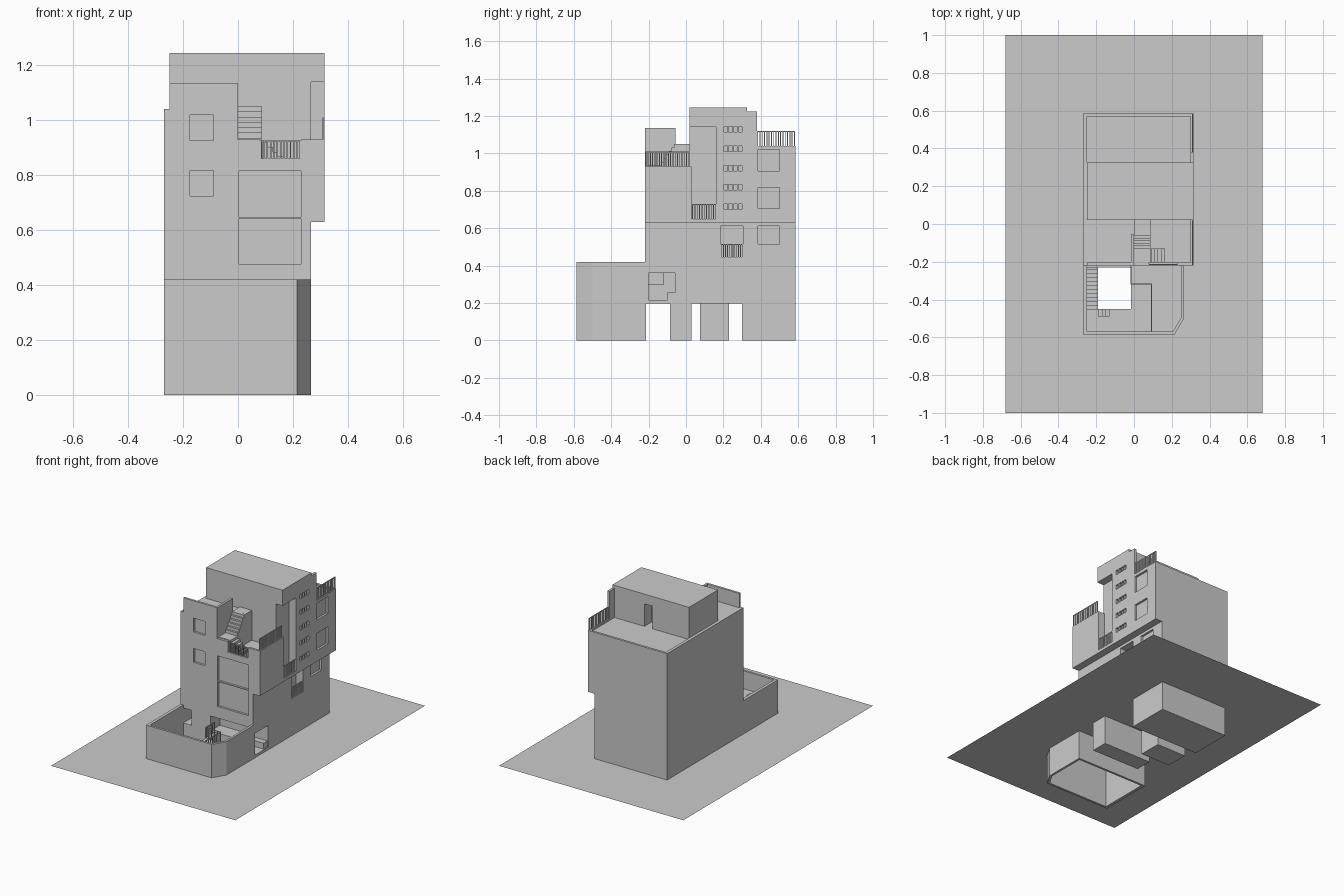
import bpy, bmesh

if "Cube" in bpy.data.objects:
    bpy.data.objects.remove(bpy.data.objects["Cube"])

grey = bpy.data.materials.new("plain grey")
grey.use_nodes = True
grey.diffuse_color = (0.6, 0.6, 0.6, 1)
grey.node_tree.nodes["Principled BSDF"].inputs["Base Color"].default_value = (0.6, 0.6, 0.6, 1)

G, EAST, OVER = 0.197, 0.265, 0.315   # ground level, lower and upper east faces
FRONT, BACK, WEST = -0.22, 0.585, -0.27


def finish(name, bm):
    bmesh.ops.recalc_face_normals(bm, faces=bm.faces)
    mesh = bpy.data.meshes.new(name)
    bm.to_mesh(mesh)
    bm.free()
    mesh.materials.append(grey)
    ob = bpy.data.objects.new(name, mesh)
    bpy.context.collection.objects.link(ob)
    return ob


def boxes(name, items):
    """Each item is (x0, x1, y0, y1, z0, z1)."""
    bm = bmesh.new()
    for x0, x1, y0, y1, z0, z1 in items:
        verts = bmesh.ops.create_cube(bm, size=1)["verts"]
        for v in verts:
            v.co = (x1 if v.co.x > 0 else x0, y1 if v.co.y > 0 else y0, z1 if v.co.z > 0 else z0)
    return finish(name, bm)


def prism(name, points, vector):
    bm = bmesh.new()
    face = bm.faces.new([bm.verts.new(p) for p in points])
    new = bmesh.ops.extrude_face_region(bm, geom=[face])["geom"]
    bmesh.ops.translate(bm, vec=vector, verts=[v for v in new if isinstance(v, bmesh.types.BMVert)])
    return finish(name, bm)


def cut(ob, cutter):
    mod = ob.modifiers.new("openings", "BOOLEAN")
    mod.operation, mod.solver, mod.use_self = "DIFFERENCE", "EXACT", True
    mod.object = cutter
    deps = bpy.context.evaluated_depsgraph_get()
    mesh = bpy.data.meshes.new_from_object(ob.evaluated_get(deps))
    ob.modifiers.clear()
    ob.data = mesh


def railing(name, start, end, z0, z1, step=0.012):
    """Upright bars between two (x, y) points, with a top rail."""
    (xa, ya), (xb, yb) = start, end
    n = max(2, round((abs(xb - xa) + abs(yb - ya)) / step))
    r = 0.0025
    items = []
    for i in range(n + 1):
        x, y = xa + (xb - xa) * i / n, ya + (yb - ya) * i / n
        items.append((x - r, x + r, y - r, y + r, z0, z1))
    items.append((min(xa, xb) - r, max(xa, xb) + r, min(ya, yb) - r, max(ya, yb) + r, z1 - 0.005, z1))
    return boxes(name, items)


# Ground sheet around the sunken yard
bm = bmesh.new()
for x0, x1, y0, y1 in [(-0.68, 0.68, -1, -0.585), (-0.68, WEST, -0.585, FRONT),
                       (EAST, 0.68, -0.585, FRONT), (-0.68, 0.68, FRONT, 1)]:
    bm.faces.new([bm.verts.new(p) for p in ((x0, y0, G), (x1, y0, G), (x1, y1, G), (x0, y1, G))])
bm.faces.new([bm.verts.new(p) for p in ((0.215, -0.585, G), (EAST, -0.585, G), (EAST, -0.5, G))])
finish("ground", bm)

# Main body with the upper floors overhanging to the east
body = prism("main_body", [(x, FRONT, z) for x, z in (
    (WEST, G), (EAST, G), (EAST, 0.63), (OVER, 0.63), (OVER, 1.04), (WEST, 1.04))],
    (0, BACK - FRONT, 0))
penthouse = boxes("penthouse", [(-0.25, OVER, 0.02, 0.325, 1.03, 1.245)])

# Terraces, bay and large openings
voids = boxes("void_cutter", [
    (0, 0.3, -0.205, 0.02, 0.85, 1.2),            # front terrace
    (0, 0.4, -0.3, 0.02, 0.93, 1.2),              # above its parapet
    (0.08, 0.23, -0.3, -0.19, 0.86, 1.2),         # parapet gap
    (-0.25, 0.3, 0.325, 0.57, 1.03, 1.2),         # back terrace
    (0.265, 0.4, 0.03, 0.16, 0.65, 1.14),         # tall bay
    (0.265, 0.4, -0.01, 0.16, 0.93, 1.14),        # bay opening to the terrace
    (0.02, 0.08, 0.25, 0.4, 1.03, 1.18),          # penthouse door
    (-0.25, -0.19, -0.3, -0.12, 0.3, 0.4),        # yard passages
    (-0.05, 0.245, -0.3, -0.12, 0.3, 0.4),
    (0.15, 0.4, -0.2, -0.06, 0.215, 0.36),        # side entrance
])
D = 0.014
panes = [(-0.175, -0.09, FRONT - 0.1, FRONT + D, z, z + 0.092) for z in (0.725, 0.927)]
panes += [(0.003, 0.23, FRONT - 0.1, FRONT + D, z0, z1) for z0, z1 in ((0.477, 0.643), (0.648, 0.815))]
panes += [(OVER - D, 0.4, 0.385, 0.5, z, z + 0.113) for z in (0.705, 0.907)]
panes += [(EAST - D, 0.4, 0.385, 0.5, 0.515, 0.612)]
panes += [(EAST - 0.05, 0.3, 0.185, 0.305, 0.445, 0.612)]
for z in (0.7, 0.805, 0.905, 1.01, 1.115):
    panes += [(OVER - D, 0.4, y, y + 0.02, z, z + 0.03) for y in (0.202, 0.228, 0.254, 0.28)]
windows = boxes("window_cutter", panes)
for ob in (body, penthouse):
    for cutter in (voids, windows):
        cut(ob, cutter)
for cutter in (voids, windows):
    bpy.data.objects.remove(cutter)

# Roof walls
boxes("front_roof_wall", [(-0.25, 0, FRONT, -0.205, 1.03, 1.135),
                          (-0.015, 0, -0.205, -0.055, 1.03, 1.135)])
boxes("stair_head", [(0, 0.088, -0.05, 0.02, 0.85, 1.05)])
boxes("back_roof_wall", [(0.3, OVER, 0.31, 0.38, 1.03, 1.225)])
boxes("entrance_step", [(0.16, 0.26, -0.1, -0.06, 0.215, 0.255)])

# Roof stair: a flight west, a landing, then a flight towards the back
steps = [(0.165 - 0.019 * (i + 1), 0.165 - 0.019 * i, -0.205, -0.13, 0.85, 0.868 + 0.017 * i) for i in range(4)]
steps.append((0, 0.088, -0.205, -0.13, 0.85, 0.935))
steps += [(0, 0.088, -0.13 + 0.0133 * i, -0.13 + 0.0133 * (i + 1), 0.85, 0.955 + 0.019 * i) for i in range(6)]
boxes("roof_stair", steps)

# Railings on the building
railing("terrace_front_railing", (0.083, -0.215), (0.227, -0.215), 0.86, 0.927)
railing("terrace_side_railing", (0.31, -0.215), (0.31, 0.015), 0.93, 1.01)
railing("back_side_railing", (0.31, 0.383), (0.31, 0.58), 1.04, 1.12)
railing("bay_railing", (0.31, 0.035), (0.31, 0.16), 0.65, 0.73)
railing("balcony_railing", (0.26, 0.188), (0.26, 0.303), 0.445, 0.515)

# Yard wall with a clipped corner
prism("yard_wall", [(x, y, 0) for x, y in (
    (WEST, FRONT), (WEST, -0.585), (0.215, -0.585), (EAST, -0.5), (EAST, FRONT),
    (0.25, FRONT), (0.25, -0.495), (0.205, -0.57), (-0.25, -0.57), (-0.25, FRONT))],
    (0, 0, 0.42))

# Yard floors, deck and stair down
boxes("yard_deck", [(-0.25, 0.095, -0.57, -0.45, 0.285, 0.3),
                    (-0.015, 0.095, -0.45, -0.32, 0.285, 0.3)])
prism("yard_floor", [(x, y, G - 0.01) for x, y in (
    (0.09, -0.57), (0.205, -0.57), (0.25, -0.495), (0.25, FRONT), (-0.015, FRONT), (-0.015, -0.32), (0.09, -0.32))],
    (0, 0, 0.012))
steps = [(-0.25, -0.19, -0.45 + 0.0209 * i, -0.45 + 0.0209 * (i + 1), 0.26 - 0.024 * i, 0.28 - 0.024 * i)
         for i in range(11)]
steps += [(-0.19 + 0.02 * i, -0.17 + 0.02 * i, -0.49, -0.45, 0.3, 0.31 + 0.01 * i) for i in range(3)]
boxes("yard_stair", steps)
railing("deck_east_railing", (0.092, -0.565), (0.092, -0.32), 0.3, 0.37, 0.02)
railing("deck_back_railing", (-0.015, -0.318), (0.092, -0.318), 0.3, 0.37, 0.02)
railing("deck_inner_railing", (-0.017, -0.318), (-0.017, -0.225), 0.3, 0.37, 0.02)

# Rooms below ground
boxes("basement_rooms", [
    (-0.25, 0.26, 0.3, BACK, 0, G),
    (-0.1, 0.26, -0.085, 0.03, 0, G),
    (-0.22, 0.0, 0.075, 0.23, 0, G),
    (WEST, EAST, FRONT - 0.01, FRONT + 0.005, 0, G),
])
